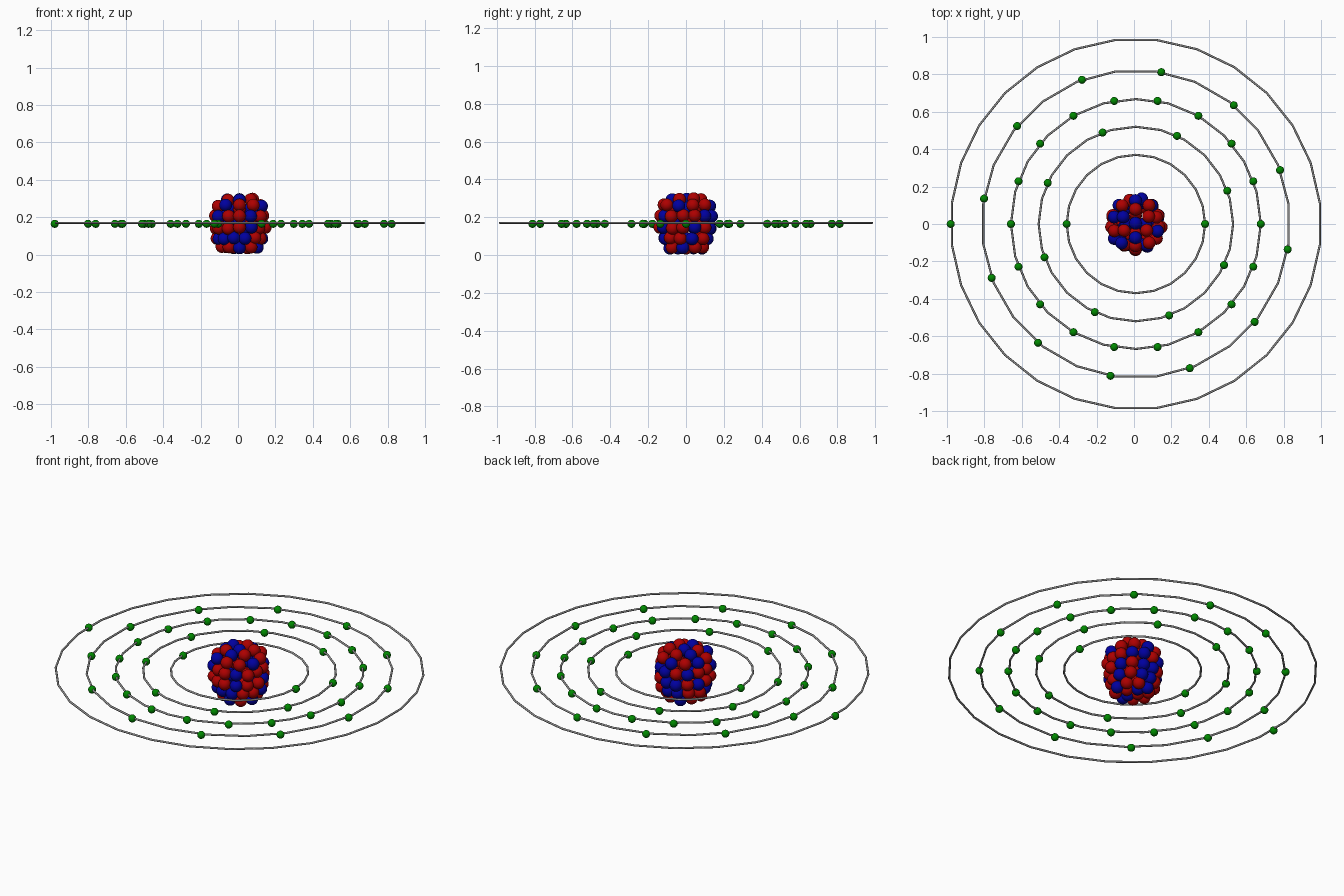
import bpy, bmesh, math, random
from mathutils import Matrix, Vector

if "Cube" in bpy.data.objects:
    bpy.data.objects.remove(bpy.data.objects["Cube"])
random.seed(4)


def material(name, colour):
    m = bpy.data.materials.new(name)
    m.use_nodes = True
    m.diffuse_color = (*colour, 1)
    m.node_tree.nodes["Principled BSDF"].inputs["Base Color"].default_value = (*colour, 1)
    return m


RED = material("red", (0.42, 0, 0))
BLUE = material("blue", (0, 0, 0.35))
GREEN = material("green", (0, 0.25, 0))
GREY = material("grey", (0.28, 0.28, 0.28))
CX = 0.01


def finish(bm, name, mat):
    mesh = bpy.data.meshes.new(name)
    bm.to_mesh(mesh)
    bm.free()
    for p in mesh.polygons:
        p.use_smooth = True
    mesh.materials.append(mat)
    obj = bpy.data.objects.new(name, mesh)
    bpy.context.collection.objects.link(obj)


def balls(name, centres, radius, mat):
    bm = bmesh.new()
    for c in centres:
        bmesh.ops.create_uvsphere(bm, u_segments=20, v_segments=12, radius=radius,
                                  matrix=Matrix.Translation(c))
    finish(bm, name, mat)


def orbit(name, radius, sides, turn, tube, z):
    # Thin polygonal hoop, turned by a fraction of one side
    bm = bmesh.new()
    loops = []
    for i in range(sides):
        a = math.tau * (i + turn) / sides
        loop = []
        for j in range(8):
            b = math.tau * j / 8
            r = radius + tube * math.cos(b)
            loop.append(bm.verts.new((CX + r * math.cos(a), r * math.sin(a),
                                      z + tube * math.sin(b))))
        loops.append(loop)
    for i in range(sides):
        p, q = loops[i], loops[(i + 1) % sides]
        for j in range(8):
            k = (j + 1) % 8
            bm.faces.new((p[j], q[j], q[k], p[k]))
    bmesh.ops.recalc_face_normals(bm, faces=bm.faces)
    finish(bm, name, GREY)


# Orbits and their electrons: radius, sides, turn, electron count, first angle
shells = [(0.37, 24, 0, 2, 0), (0.52, 24, 0, 8, 20), (0.668, 24, 0, 18, 0),
          (0.823, 24, 0.5, 12, 20.5), (0.99, 28, 0.5, 1, 180)]
for n, (radius, sides, turn, count, start) in enumerate(shells, 1):
    orbit(f"orbit_{n}", radius, sides, turn, 0.0058, 0.17)
    spots = []
    for i in range(count):
        a = math.radians(start) + math.tau * i / count
        spots.append(Vector((CX + radius * math.cos(a), radius * math.sin(a), 0.165)))
    balls(f"electrons_{n}", spots, 0.0215, GREEN)

# Nucleus rings, each listed from the front towards the left side:
# height, ring radius, turn, then r (proton) or b (neutron) for every ball
rings = [(0.298, 0, 0, "b"), (0.295, 0.075, 0, "brrrbr"),
         (0.262, 0.12, 0, "rrbrrbrbrb"), (0.245, 0.05, 0, "rbrb"),
         (0.208, 0.132, 0, "rbrrrbbrbrrbr"), (0.17, 0.06, 0, "brrb"),
         (0.143, 0.132, 0, "rbrrbrbbrbrrr"), (0.09, 0.05, 0, "rbrb"),
         (0.087, 0.12, 0.5, "brrbrbbrrbbb"), (0.04, 0.09, 0, "brbrrbrrr"),
         (0.036, 0.038, 0, "brbr")]
kinds = {"r": [], "b": []}
for z, radius, turn, letters in rings:
    for i, letter in enumerate(letters):
        a = math.tau * (i + turn) / len(letters)
        r = radius + random.uniform(-0.007, 0.007)
        kinds[letter].append(Vector((CX - 0.002 + r * math.sin(a), -r * math.cos(a),
                                     z + random.uniform(-0.004, 0.004))))
balls("protons", kinds["r"], 0.034, RED)
balls("neutrons", kinds["b"], 0.034, BLUE)
